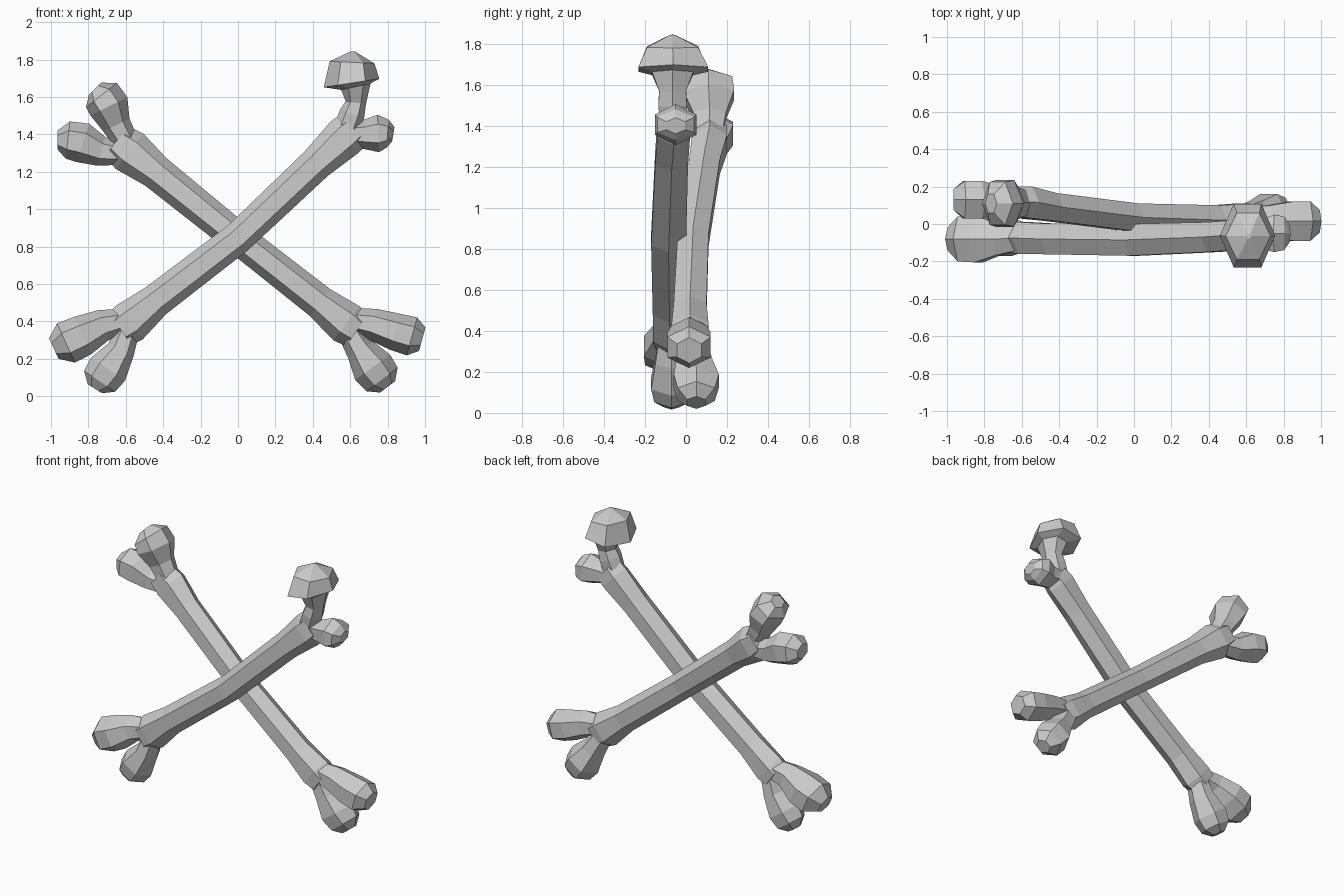
import bpy, bmesh, math
from mathutils import Vector


def loft(name, sections):
    """Six-sided tube through (x, y, z, half width, half depth) sections."""
    bm = bmesh.new()
    pts = [Vector(s[:3]) for s in sections]
    rings = []
    for i, (p, s) in enumerate(zip(pts, sections)):
        t = pts[min(i + 1, len(pts) - 1)] - pts[max(i - 1, 0)]
        n = Vector((-t.z, 0, t.x)).normalized()
        ring = []
        for k in range(6):
            a = k * math.pi / 3
            depth = s[4] * math.sin(a) / math.sin(math.pi / 3)
            ring.append(bm.verts.new(p + n * s[3] * math.cos(a) + Vector((0, depth, 0))))
        rings.append(ring)
    for a, b in zip(rings, rings[1:]):
        for k in range(6):
            j = (k + 1) % 6
            bm.faces.new((a[k], a[j], b[j], b[k]))
    bm.faces.new(rings[0])
    bm.faces.new(rings[-1])
    bmesh.ops.recalc_face_normals(bm, faces=bm.faces)
    me = bpy.data.meshes.new(name)
    bm.to_mesh(me)
    bm.free()
    ob = bpy.data.objects.new(name, me)
    bpy.context.collection.objects.link(ob)
    return ob


def bone(name, shaft, lobes):
    """Fuse the shaft with its end lobes into one skin."""
    body = loft(name, shaft)
    bpy.context.view_layer.objects.active = body
    for lobe in lobes:
        part = loft(name + "_lobe", lobe)
        mod = body.modifiers.new("fuse", 'BOOLEAN')
        mod.operation, mod.solver, mod.object = 'UNION', 'EXACT', part
        bpy.ops.object.modifier_apply(modifier=mod.name)
        bpy.data.objects.remove(part)
    return body


# Front bone: lower left to upper right, ending in a capped ball joint
bone("front_bone",
     [(-.63, -.075, .36, .105, .08), (-.58, -.075, .395, .115, .085),
      (-.44, -.08, .51, .09, .082), (0, -.085, .847, .085, .085),
      (.42, -.07, 1.245, .09, .08), (.57, -.06, 1.385, .112, .08),
      (.62, -.06, 1.43, .105, .07)],
     [  # left knob
         [(-.58, -.075, .41, .06, .06), (-.72, -.08, .38, .085, .085),
          (-.83, -.08, .325, .11, .125), (-.92, -.08, .285, .115, .12),
          (-.985, -.08, .255, .06, .06)],
         # bottom knob
         [(-.58, -.07, .38, .06, .06), (-.625, -.07, .25, .075, .08),
          (-.695, -.07, .145, .11, .1), (-.74, -.07, .08, .1, .085),
          (-.765, -.07, .04, .045, .04)],
         # side knob beside the ball
         [(.58, -.055, 1.4, .06, .06), (.68, -.055, 1.4, .08, .075),
          (.75, -.05, 1.405, .1, .1), (.8, -.05, 1.405, .075, .09),
          (.83, -.05, 1.4, .04, .045)],
         # neck and ball
         [(.57, -.065, 1.4, .07, .06), (.61, -.065, 1.51, .068, .07),
          (.63, -.065, 1.57, .055, .065), (.63, -.065, 1.655, .08, .1),
          (.607, -.062, 1.675, .15, .17), (.61, -.065, 1.785, .12, .125),
          (.615, -.065, 1.843, .012, .012)],
     ])

# Rear bone: upper left to lower right, forked at both ends
bone("rear_bone",
     [(-.65, .12, 1.365, .1, .08), (-.58, .115, 1.31, .12, .085),
      (-.44, .09, 1.2, .093, .075), (0, .035, .845, .085, .075),
      (.44, .02, .5, .09, .08), (.58, .02, .39, .115, .09),
      (.635, .02, .35, .1, .08)],
     [  # upper knob
         [(-.57, .11, 1.31, .06, .06), (-.65, .115, 1.45, .078, .08),
          (-.69, .11, 1.55, .11, .125), (-.73, .11, 1.61, .105, .115),
          (-.765, .11, 1.645, .045, .05)],
         # left knob
         [(-.57, .12, 1.29, .05, .06), (-.73, .13, 1.31, .08, .075),
          (-.83, .13, 1.355, .108, .1), (-.91, .13, 1.37, .1, .1),
          (-.965, .13, 1.37, .05, .055)],
         # right knob
         [(.57, .02, .41, .06, .06), (.72, .015, .385, .085, .085),
          (.84, .015, .345, .1, .105), (.93, .015, .32, .105, .105),
          (.985, .015, .305, .065, .06)],
         # bottom knob
         [(.57, .03, .39, .06, .06), (.655, .04, .25, .08, .085),
          (.72, .05, .155, .115, .11), (.77, .05, .09, .105, .09),
          (.8, .05, .05, .05, .045)],
     ])
